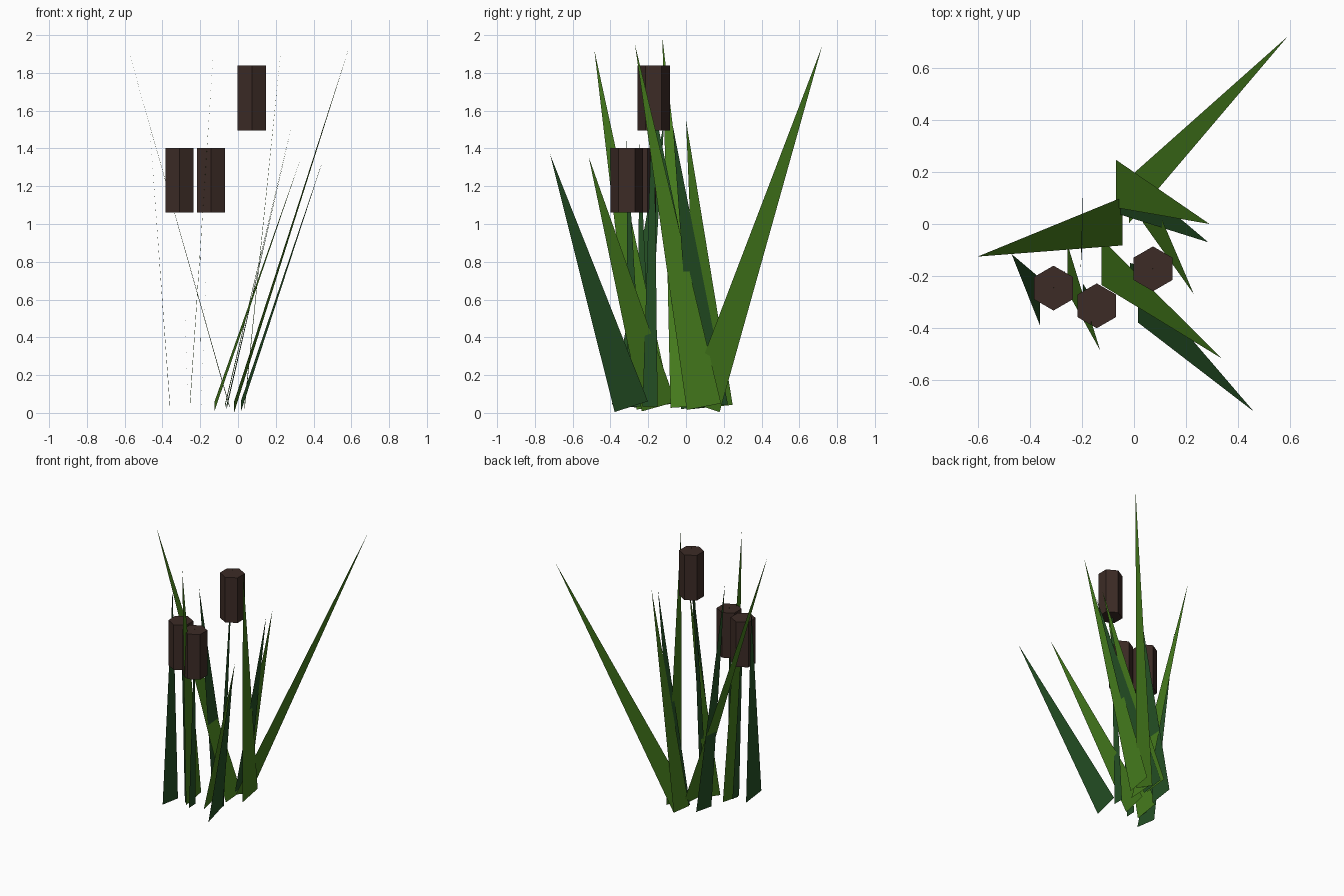
import bpy, bmesh, math
from mathutils import Vector

if "Cube" in bpy.data.objects:
    bpy.data.objects.remove(bpy.data.objects["Cube"])


def material(name, rgb):
    m = bpy.data.materials.new(name)
    m.diffuse_color = (*rgb, 1)
    m.use_nodes = True
    m.node_tree.nodes["Principled BSDF"].inputs["Base Color"].default_value = m.diffuse_color
    return m


LIGHT = material("light_green", (0.06, 0.20, 0.012))
DARK = material("dark_green", (0.018, 0.08, 0.018))
BROWN = material("seed_brown", (0.045, 0.024, 0.019))


def finish(name, bm, mat):
    me = bpy.data.meshes.new(name)
    bm.to_mesh(me)
    bm.free()
    me.materials.append(mat)
    ob = bpy.data.objects.new(name, me)
    bpy.context.collection.objects.link(ob)


def blade(name, base, tip, width, mat):
    # flat triangle; base edge lies in the yz plane, square to the blade's lean
    base, tip = Vector((*base, 0.033)), Vector(tip)
    d = tip - base
    side = Vector((0, d.z, -d.y)).normalized() * width / 2
    bm = bmesh.new()
    bm.faces.new([bm.verts.new(p) for p in (base - side, base + side, tip)])
    finish(name, bm, mat)


# leaves: base xy, tip xyz, colour
leaves = [
    ((-0.02, 0.09), (0.59, 0.72, 1.94), LIGHT),
    ((0.015, -0.29), (0.46, -0.72, 1.37), DARK),
    ((-0.125, -0.145), (0.335, -0.515, 1.355), LIGHT),
    ((-0.045, 0.01), (-0.60, -0.125, 1.99), LIGHT),
    ((-0.07, 0.155), (0.29, 0.0, 1.55), LIGHT),
    ((-0.06, 0.13), (0.285, -0.07, 1.52), DARK),
    ((0.035, 0.095), (0.23, -0.27, 1.95), LIGHT),
    ((-0.255, -0.17), (-0.13, -0.485, 1.92), LIGHT),
    ((-0.36, -0.30), (-0.47, -0.115, 1.55), DARK),
    ((-0.195, 0.065), (-0.205, -0.175, 1.65), DARK),
]
for i, (base, tip, mat) in enumerate(leaves):
    blade(f"leaf_{i + 1}", base, tip, 0.185, mat)

# flower stalks with hexagonal seed heads: base xy, head xy, head bottom z
stalks = [
    ((-0.015, -0.19), (0.073, -0.172), 1.495),
    ((-0.195, -0.27), (-0.143, -0.314), 1.06),
    ((-0.265, -0.22), (-0.309, -0.246), 1.06),
]
for i, (base, head, z) in enumerate(stalks):
    blade(f"stalk_{i + 1}", base, (*head, z + 0.385), 0.08, DARK)
    bm = bmesh.new()
    bmesh.ops.create_cone(bm, cap_ends=True, segments=6, radius1=0.086,
                          radius2=0.086, depth=0.343)
    # turn the hexagon so that corners point along y
    co = max((v.co for v in bm.verts), key=lambda c: c.y)
    turn = math.pi / 2 - math.atan2(co.y, co.x)
    for v in bm.verts:
        a = math.atan2(v.co.y, v.co.x) + turn
        v.co = (head[0] + 0.086 * math.cos(a),
                head[1] + 0.086 * math.sin(a), v.co.z + z + 0.1715)
    finish(f"seed_head_{i + 1}", bm, BROWN)
